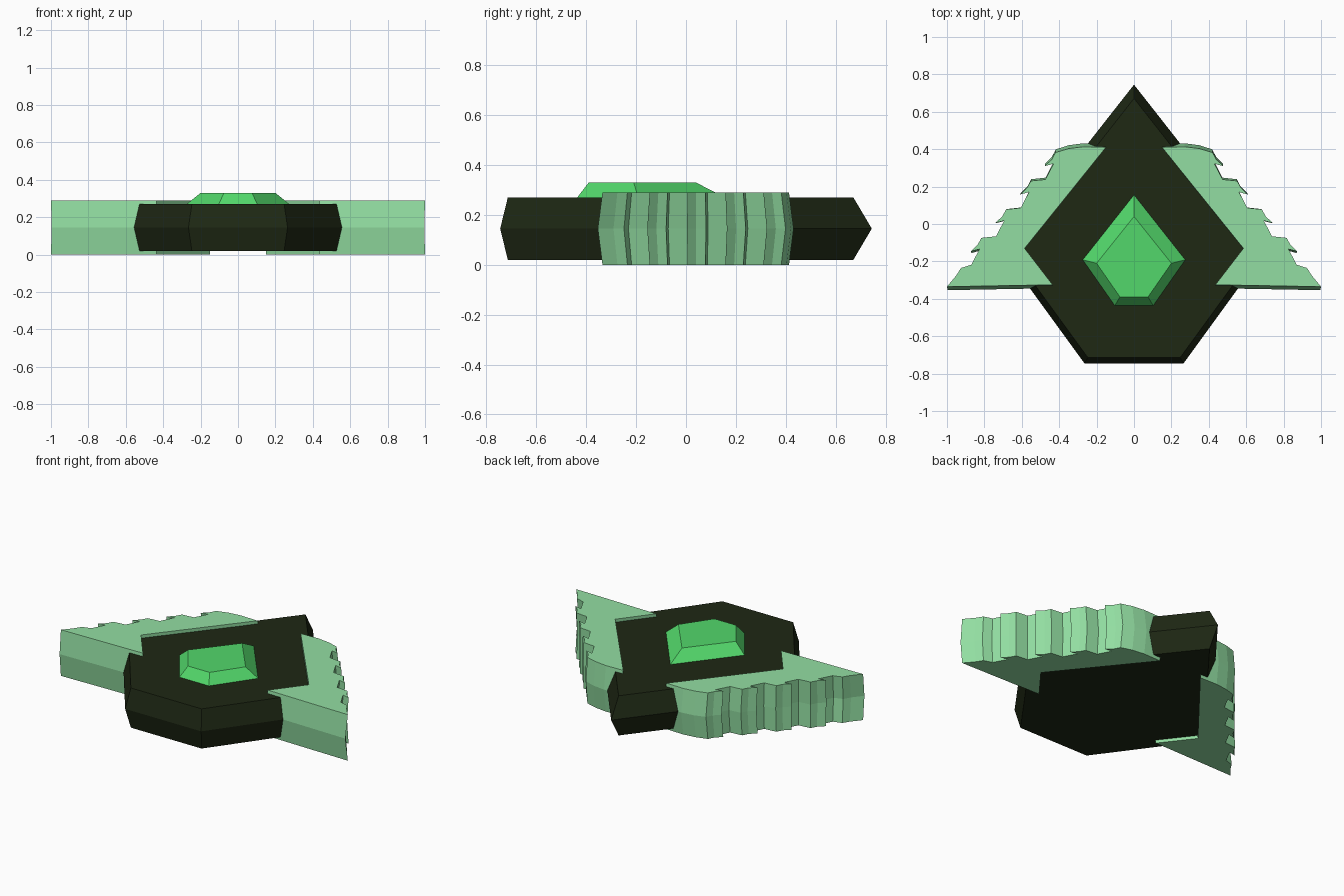
import bpy
import bmesh

if "Cube" in bpy.data.objects:
    bpy.data.objects.remove(bpy.data.objects["Cube"])


def material(name, rgb):
    mat = bpy.data.materials.new(name)
    mat.diffuse_color = (*rgb, 1.0)
    mat.use_nodes = True
    mat.node_tree.nodes["Principled BSDF"].inputs["Base Color"].default_value = mat.diffuse_color
    return mat


def loft(name, layers, mat):
    """Solid through stacked outlines; layers = [(z, [(x, y), ...]), ...]"""
    bm = bmesh.new()
    rings = [[bm.verts.new((x, y, z)) for x, y in pts] for z, pts in layers]
    n = len(rings[0])
    for low, high in zip(rings, rings[1:]):
        for i in range(n):
            j = (i + 1) % n
            bm.faces.new((low[i], low[j], high[j], high[i]))
    bm.faces.new(rings[0][::-1])
    bm.faces.new(rings[-1])
    bmesh.ops.recalc_face_normals(bm, faces=bm.faces[:])
    mesh = bpy.data.meshes.new(name)
    bm.to_mesh(mesh)
    bm.free()
    mesh.materials.append(mat)
    obj = bpy.data.objects.new(name, mesh)
    bpy.context.collection.objects.link(obj)
    return obj


def scaled(pts, sx, sy, cy):
    return [(x * sx, cy + (y - cy) * sy) for x, y in pts]


def symmetric(tip, half):
    """Closed outline from a tip on the axis and the right-hand points."""
    return [tip] + half + [(-x, y) for x, y in reversed(half)]


dark = material("dark_green", (0.013, 0.021, 0.007))
pale = material("pale_green", (0.29, 0.73, 0.36))
bright = material("bright_green", (0.085, 0.68, 0.145))

# Kite-shaped body, widest at mid height
body = symmetric((0, 0.745), [(0.70, -0.147), (0.265, -0.745)])
body_face = scaled(body, 0.93, 0.93, -0.31)
loft("body", [(0.02, body_face), (0.145, body), (0.27, body_face)], dark)

# Faceted gem on the top face
gem_base = symmetric((0, 0.165), [(0.28, -0.19), (0.105, -0.44)])
gem_top = symmetric((0, 0.04), [(0.20, -0.21), (0.075, -0.39)])
loft("gem", [(0.265, gem_base), (0.33, gem_top)], bright)

# Wing with four repeated feather steps along its outer edge
wing = [(0.15, 0.41), (0.27, 0.413), (0.35, 0.403)]
for k in range(4):
    dx, dy = 0.132 * k, -0.152 * k
    for x, y in [(0.42, 0.382), (0.44, 0.345), (0.477, 0.31),
                 (0.43, 0.322), (0.474, 0.238)]:
        wing.append((x + dx, y + dy))
wing += [(0.925, -0.235), (0.95, -0.275), (1.0, -0.335),
         (0.435, -0.325), (0.585, -0.13)]
wing_mid = scaled(wing, 0.996, 1.05, 0.04)
wings = loft("wings", [(0, wing), (0.145, wing_mid), (0.29, wing)], pale)
mirror = wings.modifiers.new("mirror", 'MIRROR')
mirror.use_mirror_merge = False
